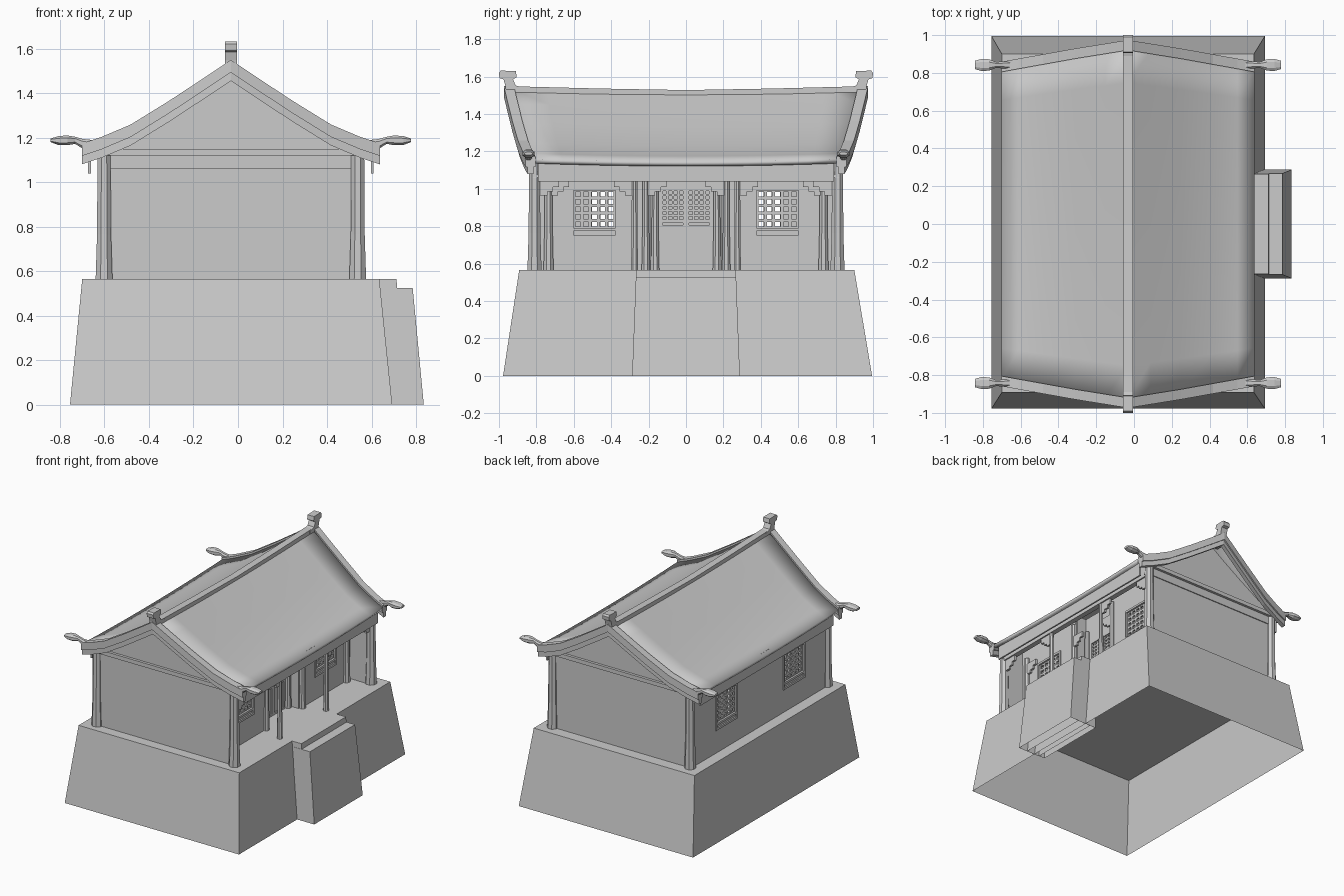
import bpy, bmesh, math

if "Cube" in bpy.data.objects:
    bpy.data.objects.remove(bpy.data.objects["Cube"])

# One plain grey for the whole building
grey = bpy.data.materials.new("plain_grey")
grey.use_nodes = True
COLOUR = (0.6, 0.6, 0.6, 1)
grey.diffuse_color = COLOUR
grey.node_tree.nodes["Principled BSDF"].inputs["Base Color"].default_value = COLOUR

CX = -0.032          # centre line of the hall
FLOOR = 0.565        # top of the plinth


def finish(name, bm, smooth=False):
    bmesh.ops.recalc_face_normals(bm, faces=bm.faces)
    mesh = bpy.data.meshes.new(name)
    bm.to_mesh(mesh)
    bm.free()
    mesh.materials.append(grey)
    ob = bpy.data.objects.new(name, mesh)
    bpy.context.collection.objects.link(ob)
    if smooth:
        bpy.ops.object.select_all(action='DESELECT')
        ob.select_set(True)
        bpy.context.view_layer.objects.active = ob
        bpy.ops.object.shade_smooth_by_angle(angle=math.radians(30))
    return ob


def loft(name, rings, caps=(True, True), smooth=False):
    bm = bmesh.new()
    vs = [[bm.verts.new(p) for p in ring] for ring in rings]
    n = len(vs[0])
    for a, b in zip(vs, vs[1:]):
        for i in range(n):
            j = (i + 1) % n
            bm.faces.new((a[i], a[j], b[j], b[i]))
    if caps[0]:
        bm.faces.new(vs[0])
    if caps[1]:
        bm.faces.new(vs[-1])
    return finish(name, bm, smooth)


def rect(x0, x1, y0, y1, z):
    return [(x0, y0, z), (x1, y0, z), (x1, y1, z), (x0, y1, z)]


def boxes(name, specs):
    """Join axis-aligned boxes given as (x0, x1, y0, y1, z0, z1)."""
    bm = bmesh.new()
    for x0, x1, y0, y1, z0, z1 in specs:
        v = [bm.verts.new(p) for z in (z0, z1) for p in rect(x0, x1, y0, y1, z)]
        bm.faces.new(v[:4])
        bm.faces.new(v[4:])
        for i in range(4):
            j = (i + 1) % 4
            bm.faces.new((v[i], v[j], v[j + 4], v[i + 4]))
    return finish(name, bm)


def column(name, x, y, r, top):
    rings = []
    for z, k in ((FLOOR, 1.2), (FLOOR + 0.2, 1.0), (top, 0.92)):
        rings.append([(x + r * k * math.cos(math.tau * (i + .5) / 8),
                       y + r * k * math.sin(math.tau * (i + .5) / 8), z) for i in range(8)])
    loft(name, rings)


def interp(table, t):
    for (a, p), (b, q) in zip(table, table[1:]):
        if t <= b:
            return p + (q - p) * (t - a) / (b - a)
    return table[-1][1]


# Plinth and entrance step, open underneath
loft("plinth", [rect(-.755, .693, -.978, .995, 0), rect(-.70, .635, -.892, .90, FLOOR)], (False, True))
loft("landing", [rect(.6, .76, -.285, .285, 0), rect(.6, .712, -.265, .265, FLOOR)], (False, True))
loft("entrance_step", [rect(.65, .835, -.288, .288, 0), rect(.65, .785, -.268, .268, .525)], (False, True))

# Roof shape: height and half length by distance from the ridge
SLOPE = [(0, 1.52), (.12, 1.44), (.28, 1.335), (.45, 1.23), (.58, 1.175), (.67, 1.145)]
REACH = [(0, .935), (.28, .89), (.67, .82)]

# Roof skin, lifted a little towards the gables
bm = bmesh.new()
grid = []
offsets = [-u for u, z in reversed(SLOPE)] + [u for u, z in SLOPE[1:]]
for u in offsets:
    reach = interp(REACH, abs(u))
    grid.append([bm.verts.new((CX + u, reach * t / 5,
                               interp(SLOPE, abs(u)) + .015 * (t / 5) ** 2)) for t in range(-5, 6)])
for a, b in zip(grid, grid[1:]):
    for i in range(10):
        bm.faces.new((a[i], b[i], b[i + 1], a[i + 1]))
roof = finish("roof", bm, True)
skin = roof.modifiers.new("thickness", 'SOLIDIFY')
skin.thickness = 0.025
skin.offset = -1 if roof.data.polygons[0].normal.z > 0 else 1

# Ridge beam
loft("ridge_beam", [[(CX + dx, y, z + lift) for dx, z in ((-.026, 1.48), (.026, 1.48), (.026, 1.528), (-.026, 1.528))]
                    for y, lift in ((-.92, .02), (-.45, .008), (0, 0), (.45, .008), (.92, .02))])


def verge(name, sy, half, top, bottom):
    """Board following the roof edge from eave to eave."""
    rings = []
    for u in offsets:
        x, y = CX + u, sy * (interp(REACH, abs(u)) + .012)
        z = interp(SLOPE, abs(u)) + .015
        rings.append([(x, y - half, z + bottom), (x, y + half, z + bottom),
                      (x, y + half, z + top), (x, y - half, z + top)])
    loft(name, rings)


FINIAL = [(.86, 1.54), (.91, 1.552), (.925, 1.585), (.905, 1.598), (.91, 1.63), (.99, 1.632),
          (1.0, 1.62), (.997, 1.592), (.975, 1.585), (.966, 1.55), (.955, 1.47), (.86, 1.47)]
# Horn stations: distance from ridge, height, half width, half height
HORN = [(.60, 1.165, .024, .022), (.665, 1.172, .018, .022), (.70, 1.188, .016, .016),
        (.735, 1.188, .03, .022), (.775, 1.187, .032, .020), (.81, 1.188, .022, .008)]

for sy, side in ((-1, "front"), (1, "back")):
    verge(side + "_verge_coping", sy, .027, .014, -.042)
    verge(side + "_verge_board", sy, .016, -.042, -.08)
    loft(side + "_ridge_finial", [[(CX + dx, sy * y, z) for y, z in FINIAL] for dx in (-.027, .027)])
    # Gable wall below, infill under the roof, and tie beam
    boxes(side + "_gable_wall", [(CX - .57, CX + .57, sy * .80 - .015, sy * .80 + .015, FLOOR, 1.07)])
    gable = [(CX - .6, 1.06)] + [(CX + u, interp(SLOPE, abs(u)) - .015) for u in offsets if abs(u) < .6] + [(CX + .6, 1.06)]
    loft(side + "_gable_infill", [[(x, y, z) for x, z in gable] for y in (sy * .79, sy * .822)])
    boxes(side + "_tie_beam", [(CX - .60, CX + .60, sy * .822 - .02, sy * .822 + .02, 1.12, 1.15)])
    for sx, end in ((-1, "right"), (1, "left")):
        column(f"{side}_{end}_corner_column", CX + sx * .57, sy * .81, .034, 1.17)
        loft(f"{side}_{end}_eave_horn",
             [[(CX + sx * u, sy * .842 + dy * w, z + dz * h)
               for dy, dz in ((-1, -.5), (-.5, -1), (.5, -1), (1, -.5), (1, .5), (.5, 1), (-.5, 1), (-1, .5))]
              for u, z, w, h in HORN])

# Hanging fascia boards along both eaves
for sx, end in ((-1, "right"), (1, "left")):
    x = CX + sx * .635
    boxes(end + "_eave_fascia", [(x - .006, x + .006, -.79, .79, 1.04, 1.155)])
    boxes(end + "_eave_beam", [(CX + sx * .57 - .02, CX + sx * .57 + .02, -.80, .80, 1.05, 1.16)])

WIN_LOW, WIN_HIGH, WIN_HALF = .745, 1.0, .12


def pierced_wall(name, x, y0, y1, top, windows):
    """Wall with window openings, all at one height."""
    specs = [(x - .012, x + .012, y0, y1, FLOOR, WIN_LOW), (x - .012, x + .012, y0, y1, WIN_HIGH, top)]
    edges = [y0] + [e for w in windows for e in (w - WIN_HALF, w + WIN_HALF)] + [y1]
    for a, b in zip(edges[::2], edges[1::2]):
        specs.append((x - .012, x + .012, a, b, WIN_LOW, WIN_HIGH))
    boxes(name, specs)


def lattice(x, y, half, z0, z1, cols, rows, bar=.004, d=.006):
    """Crossing bars with small joggled links."""
    specs = []
    for i in range(cols + 1):
        yy = y - half + 2 * half * i / cols
        specs.append((x - d, x + d, yy - bar, yy + bar, z0, z1))
    for j in range(rows + 1):
        zz = z0 + (z1 - z0) * j / rows
        specs.append((x - d, x + d, y - half, y + half, zz - bar, zz + bar))
    return specs


def window(name, x, y):
    h = WIN_HALF
    specs = lattice(x, y, h - .01, .79, WIN_HIGH - .01, 5, 5, .008)
    specs.append((x - .01, x + .01, y - h, y + h, WIN_LOW, .785))      # sill panel
    for s in (-1, 1):
        specs.append((x - .02, x + .02, y + s * h - .008, y + s * h + .008, WIN_LOW - .008, WIN_HIGH + .008))
    for z in (WIN_LOW, .782, WIN_HIGH):
        specs.append((x - .02, x + .02, y - h, y + h, z - .008, z + .008))
    boxes(name, specs)


# Rear wall, and porch wall either side of the door recess
BACK, PORCH, DOOR = CX - .57, .37, .28
pierced_wall("rear_wall", BACK, -.80, .80, 1.15, [-.40, .40])
for s, side in ((-1, "front"), (1, "back")):
    y0, y1 = sorted((s * .20, s * .80))
    pierced_wall(side + "_porch_wall", PORCH, y0, y1, 1.22, [s * .49])
    window(side + "_porch_window", PORCH, s * .49)
    window(side + "_rear_window", BACK, s * .40)
    boxes(side + "_door_reveal", [(DOOR, PORCH, s * .20 - .012, s * .20 + .012, FLOOR, 1.22)])
    # Columns of the porch and of the inner wall
    column(side + "_porch_column", .54, s * .275, .017, 1.10)
    column(side + "_inner_column", PORCH + .015, s * .215, .02, 1.15)
    column(side + "_wall_column", PORCH + .015, s * .735, .024, 1.10)
    column(side + "_door_post", DOOR + .02, s * .165, .02, 1.10)
    # Stepped brackets at the column heads
    brackets = []
    for x, y, d in ((PORCH + .02, s * .735, -s), (PORCH + .02, s * .215, -s), (.54, s * .275, s), (.54, s * .79, -s)):
        for reach, low in ((.05, .965), (.08, .985), (.11, 1.01)):
            a, b = sorted((y, y + d * reach))
            brackets.append((x - .008, x + .008, a, b, low, 1.05))
    boxes(side + "_brackets", brackets)
    # Door leaf: lower panel with rails, lattice above
    y = s * .07
    leaf = [(DOOR - .006, DOOR + .006, y - .067, y + .067, FLOOR, .80)]
    for z in (.572, .78, .80, .825, 1.0):
        leaf.append((DOOR - .012, DOOR + .014, y - .067, y + .067, z - .007, z + .007))
    for e in (-.062, .062):
        leaf.append((DOOR - .012, DOOR + .014, y + e - .007, y + e + .007, FLOOR, 1.0))
    leaf += lattice(DOOR, y, .06, .83, .995, 4, 6, .006)
    boxes(side + "_door_leaf", leaf)

# Panels closing the door bay
boxes("door_surround", [(DOOR - .012, DOOR + .012, -.20, .20, 1.0, 1.22),
                        (DOOR - .012, DOOR + .012, -.20, -.137, FLOOR, 1.0),
                        (DOOR - .012, DOOR + .012, .137, .20, FLOOR, 1.0)])
